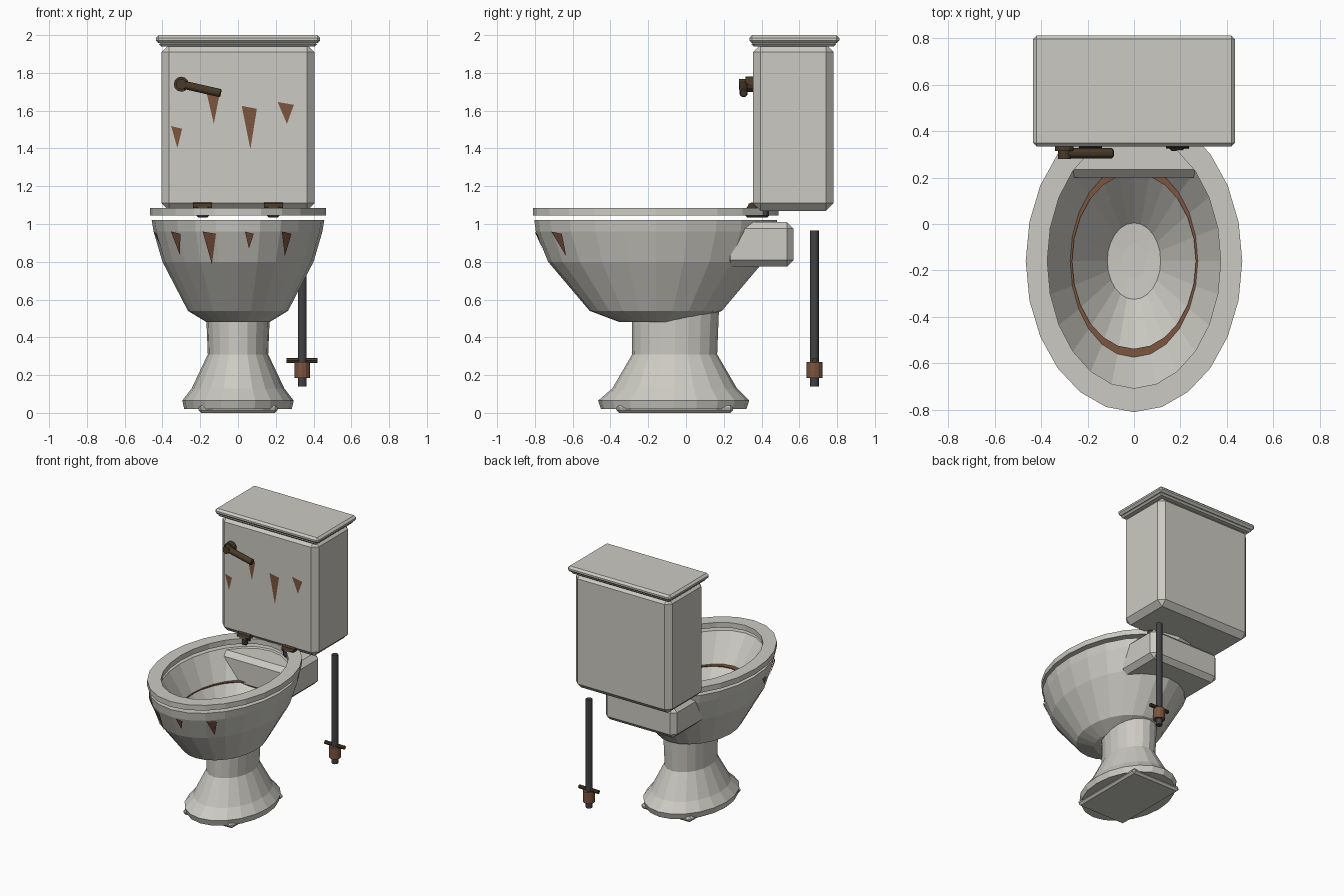
import bpy, bmesh, math
from mathutils import Vector

cube = bpy.data.objects.get("Cube")
if cube:
    bpy.data.objects.remove(cube, do_unlink=True)


def material(name, rgb):
    m = bpy.data.materials.new(name)
    m.use_nodes = True
    m.diffuse_color = (*rgb, 1)
    bsdf = next(n for n in m.node_tree.nodes if n.type == 'BSDF_PRINCIPLED')
    bsdf.inputs["Base Color"].default_value = (*rgb, 1)
    return m


CERAMIC = material("aged ceramic", (0.6, 0.59, 0.54))
RUST = material("rust", (0.2, 0.09, 0.05))
BRASS = material("tarnished brass", (0.065, 0.042, 0.022))
PIPE = material("dark pipe", (0.055, 0.055, 0.06))


def finish(name, bm, mat, bevel=0):
    bmesh.ops.recalc_face_normals(bm, faces=bm.faces)
    me = bpy.data.meshes.new(name)
    bm.to_mesh(me)
    bm.free()
    ob = bpy.data.objects.new(name, me)
    bpy.context.collection.objects.link(ob)
    me.materials.append(mat)
    if bevel:
        mod = ob.modifiers.new("bevel", 'BEVEL')
        mod.width = bevel
        mod.segments = 1
    return ob


def box(name, lo, hi, mat, bevel=0):
    bm = bmesh.new()
    bmesh.ops.create_cube(bm, size=1)
    lo, hi = Vector(lo), Vector(hi)
    for v in bm.verts:
        v.co = (lo + hi) / 2 + v.co * (hi - lo)
    return finish(name, bm, mat, bevel)


def rod(name, a, b, r, mat, sides=12, bevel=0):
    a, b = Vector(a), Vector(b)
    bm = bmesh.new()
    bmesh.ops.create_cone(bm, cap_ends=True, segments=sides, radius1=r,
                          radius2=r, depth=(b - a).length)
    ob = finish(name, bm, mat, bevel)
    ob.location = (a + b) / 2
    ob.rotation_mode = 'QUATERNION'
    ob.rotation_quaternion = (b - a).to_track_quat('Z', 'Y')
    return ob


def loft(name, rings, sides, mat, closed=False):
    """Join elliptical rings (rx, ry, z, centre y); cap or close the ends."""
    bm = bmesh.new()
    loops = []
    for rx, ry, z, cy in rings:
        loops.append([bm.verts.new((rx * math.sin(t), cy - ry * math.cos(t), z))
                      for t in (i * math.tau / sides for i in range(sides))])
    pairs = list(zip(loops, loops[1:]))
    if closed:
        pairs.append((loops[-1], loops[0]))
    else:
        bm.faces.new(loops[0])
        bm.faces.new(loops[-1])
    for a, b in pairs:
        for i in range(sides):
            j = (i + 1) % sides
            bm.faces.new((a[i], a[j], b[j], b[i]))
    return finish(name, bm, mat)


def triangle(name, points):
    bm = bmesh.new()
    bm.faces.new([bm.verts.new(p) for p in points])
    return finish(name, bm, RUST)


# Foot and pedestal
box("floor_plate", (-0.21, -0.37, 0), (0.21, 0.25, 0.04), CERAMIC, 0.015)
loft("pedestal", [(0.285, 0.385, 0.02, -0.065), (0.295, 0.4, 0.065, -0.065),
                  (0.245, 0.33, 0.13, -0.06), (0.16, 0.225, 0.31, -0.06),
                  (0.17, 0.23, 0.56, -0.055)], 20, CERAMIC)

# Bowl: outer wall up to the rim, then down the inside to the drain
BOWL_Y = -0.16
OUTER = [(0.165, 0.19, 0.48), (0.265, 0.35, 0.54), (0.4, 0.57, 0.8),
         (0.447, 0.635, 0.96), (0.457, 0.643, 1.02)]
INNER = [(0.38, 0.56, 1.02), (0.272, 0.41, 0.82),
         (0.115, 0.165, 0.59), (0.05, 0.075, 0.585)]
loft("bowl", [(*r, BOWL_Y) for r in OUTER + INNER], 24, CERAMIC)
loft("waterline_stain", [(0.276, 0.42, 0.82, BOWL_Y), (0.267, 0.378, 0.82, BOWL_Y),
                         (0.267, 0.378, 0.826, BOWL_Y), (0.276, 0.42, 0.826, BOWL_Y)],
     24, RUST, closed=True)

# Seat ring
loft("seat", [(0.467, 0.651, 1.045, BOWL_Y), (0.467, 0.651, 1.085, BOWL_Y),
              (0.374, 0.548, 1.085, BOWL_Y), (0.374, 0.548, 1.045, BOWL_Y)],
     24, CERAMIC, closed=True)

# Shelf behind the bowl, tank and lid
box("tank_shelf", (-0.3, 0.2, 0.775), (0.3, 0.57, 1.01), CERAMIC, 0.035)
box("tank", (-0.405, 0.355, 1.07), (0.405, 0.782, 1.95), CERAMIC, 0.04)
box("lid_lower", (-0.418, 0.347, 1.94), (0.418, 0.795, 1.965), CERAMIC, 0.012)
box("lid_upper", (-0.435, 0.335, 1.957), (0.435, 0.812, 2), CERAMIC, 0.015)

# Seat hinges
for side, s in (("left", 1), ("right", -1)):
    x = s * 0.187
    rod(side + "_hinge_barrel", (x - 0.05, 0.35, 1.09), (x + 0.05, 0.35, 1.09),
        0.025, BRASS, 8)
    box(side + "_hinge_bolt", (x - 0.035, 0.315, 1.035), (x + 0.035, 0.44, 1.09), PIPE, 0.01)

# Flush lever
rod("lever_mount", (-0.3, 0.36, 1.74), (-0.3, 0.315, 1.74), 0.04, BRASS)
rod("lever_hub", (-0.3, 0.33, 1.74), (-0.3, 0.28, 1.74), 0.028, BRASS)
rod("lever_handle", (-0.31, 0.305, 1.742), (-0.09, 0.305, 1.692), 0.024, BRASS, 8, 0.006)

# Water pipe and valve
PX, PY = 0.34, 0.68
rod("supply_pipe", (PX, PY, 0.14), (PX, PY, 0.965), 0.023, PIPE)
rod("valve_body", (PX, PY, 0.185), (PX, PY, 0.27), 0.042, RUST)
rod("valve_handle", (PX - 0.082, PY, 0.277), (PX + 0.082, PY, 0.277), 0.014, BRASS, 8)

# Rust streaks on the tank front: left x, top z, width, tip z
for x, z, w, tip in ((-0.354, 1.519, 0.058, 1.402), (-0.165, 1.69, 0.065, 1.53),
                     (0.02, 1.625, 0.08, 1.397), (0.21, 1.646, 0.086, 1.53)):
    triangle("tank_rust_streak", [(x, 0.35, z), (x + w, 0.35, z - 0.015),
                                  (x + w * 0.57, 0.35, tip)])


def on_bowl(x, z):
    """Point just outside the front of the bowl wall."""
    for lo, hi in zip(OUTER, OUTER[1:]):
        if lo[2] <= z <= hi[2]:
            f = (z - lo[2]) / (hi[2] - lo[2])
            rx, ry = (lo[k] + f * (hi[k] - lo[k]) + 0.008 for k in (0, 1))
            return (x, BOWL_Y - ry * math.sqrt(max(0, 1 - (x / rx) ** 2)), z)


# Rust streaks below the rim: left x, right x, tip x, tip z
for x0, x1, xt, tip in ((-0.447, -0.43, -0.408, 0.88), (-0.355, -0.305, -0.307, 0.835),
                        (-0.187, -0.117, -0.138, 0.786), (0.037, 0.083, 0.058, 0.87),
                        (0.232, 0.283, 0.248, 0.83)):
    triangle("bowl_rust_streak", [on_bowl(x0, 0.96), on_bowl(x1, 0.948), on_bowl(xt, tip)])
